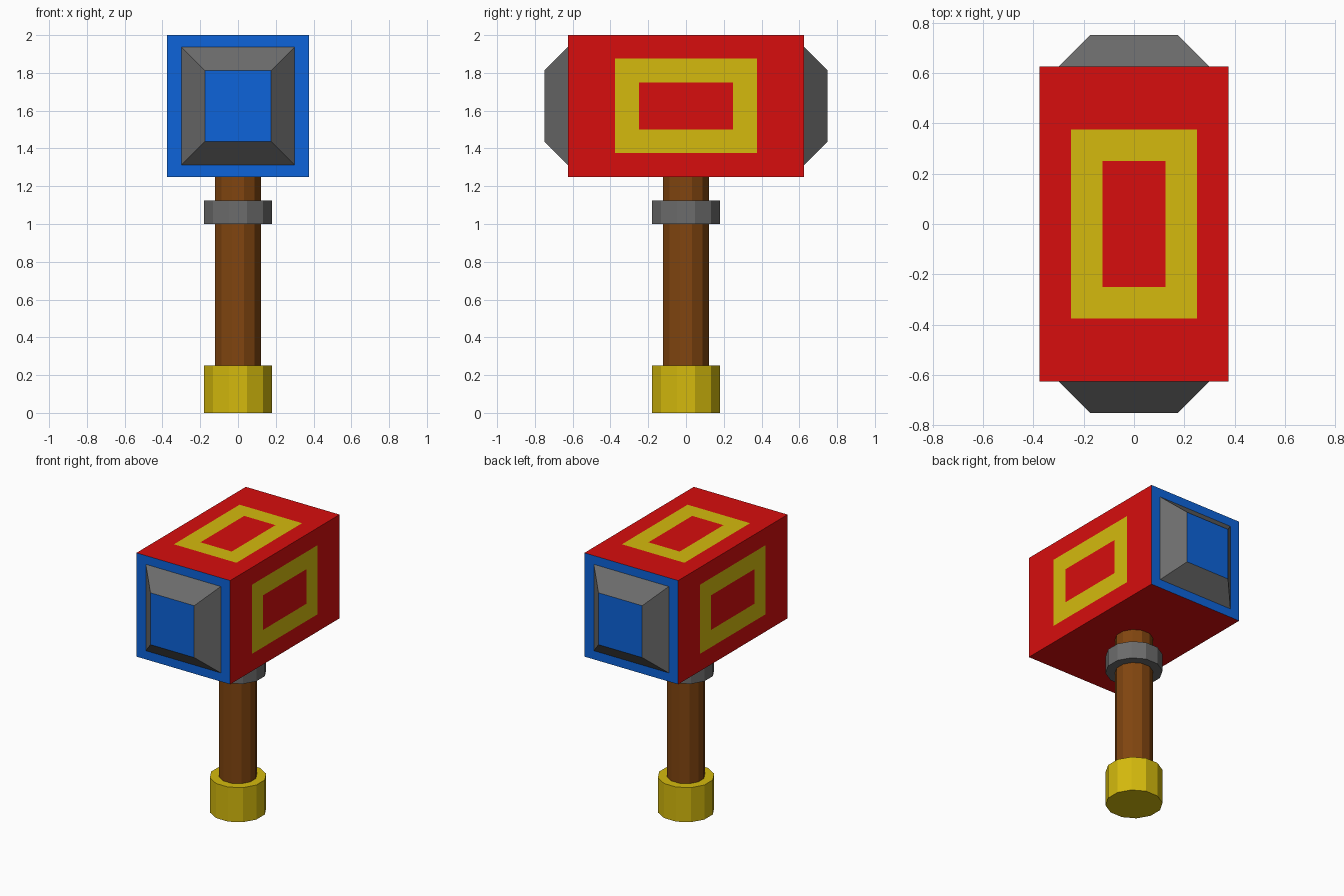
import bpy, bmesh, math
from mathutils import Matrix, Vector

if "Cube" in bpy.data.objects:
    bpy.data.objects.remove(bpy.data.objects["Cube"])


def material(name, rgb):
    m = bpy.data.materials.new(name)
    m.diffuse_color = (*rgb, 1)
    m.use_nodes = True
    m.node_tree.nodes["Principled BSDF"].inputs["Base Color"].default_value = m.diffuse_color
    return m


RED = material("red", (0.68, 0.004, 0.004))
GOLD = material("gold", (0.66, 0.49, 0.004))
BLUE = material("blue", (0.004, 0.127, 0.70))
GRAY = material("gray", (0.15, 0.15, 0.15))
BROWN = material("brown", (0.22, 0.06, 0.005))


def finish(name, bm, mats):
    mesh = bpy.data.meshes.new(name)
    bmesh.ops.recalc_face_normals(bm, faces=bm.faces[:])
    bm.to_mesh(mesh)
    bm.free()
    for m in mats:
        mesh.materials.append(m)
    obj = bpy.data.objects.new(name, mesh)
    bpy.context.collection.objects.link(obj)
    return obj


def prism(name, radius, z0, z1, mat):
    """Twelve-sided upright cylinder with a flat side facing front."""
    bm = bmesh.new()
    place = Matrix.Translation((0, 0, (z0 + z1) / 2)) @ Matrix.Rotation(math.radians(15), 4, 'Z')
    bmesh.ops.create_cone(bm, cap_ends=True, segments=12, radius1=radius,
                          radius2=radius, depth=z1 - z0, matrix=place)
    return finish(name, bm, [mat])


# Handle parts
prism("pommel", 0.1875, 0, 0.25, GOLD)
prism("handle", 0.125, 0.2, 1.25, BROWN)
prism("collar", 0.1875, 1.0, 1.125, GRAY)

# Head block
HALF = Vector((0.375, 0.625, 0.375))
bm = bmesh.new()
bmesh.ops.create_cube(bm, size=2, matrix=Matrix.Diagonal((*HALF, 1)))
bm.normal_update()
sides = [f for f in bm.faces if abs(f.normal.x) > 0.9 or f.normal.z > 0.9]
ends = [f for f in bm.faces if abs(f.normal.y) > 0.9]


def inset_to(face, half):
    """Inset a face, then snap its corners to the given half sizes; return the border faces."""
    border = bmesh.ops.inset_individual(bm, faces=[face], thickness=0.05)["faces"]
    for v in face.verts:
        v.co = [math.copysign(h, c) for h, c in zip(half, v.co)]
    return border


# Gold rectangular frames on the top and both sides
for f in sides:
    n = [abs(round(c)) for c in f.normal]
    for size, slot in (((0.25, 0.375, 0.25), 0), ((0.125, 0.25, 0.125), 1)):
        half = [HALF[i] if n[i] else size[i] for i in range(3)]
        for b in inset_to(f, half):
            b.material_index = slot
    f.material_index = 0

# Blue ends with gray tapered strikers
for f in ends:
    for half, slot in (((0.30, 0.625, 0.3125), 2), ((0.175, 0.75, 0.1875), 3)):
        for b in inset_to(f, half):
            b.material_index = slot
    f.material_index = 2

head = finish("head", bm, [RED, GOLD, BLUE, GRAY])
head.location.z = 1.625
